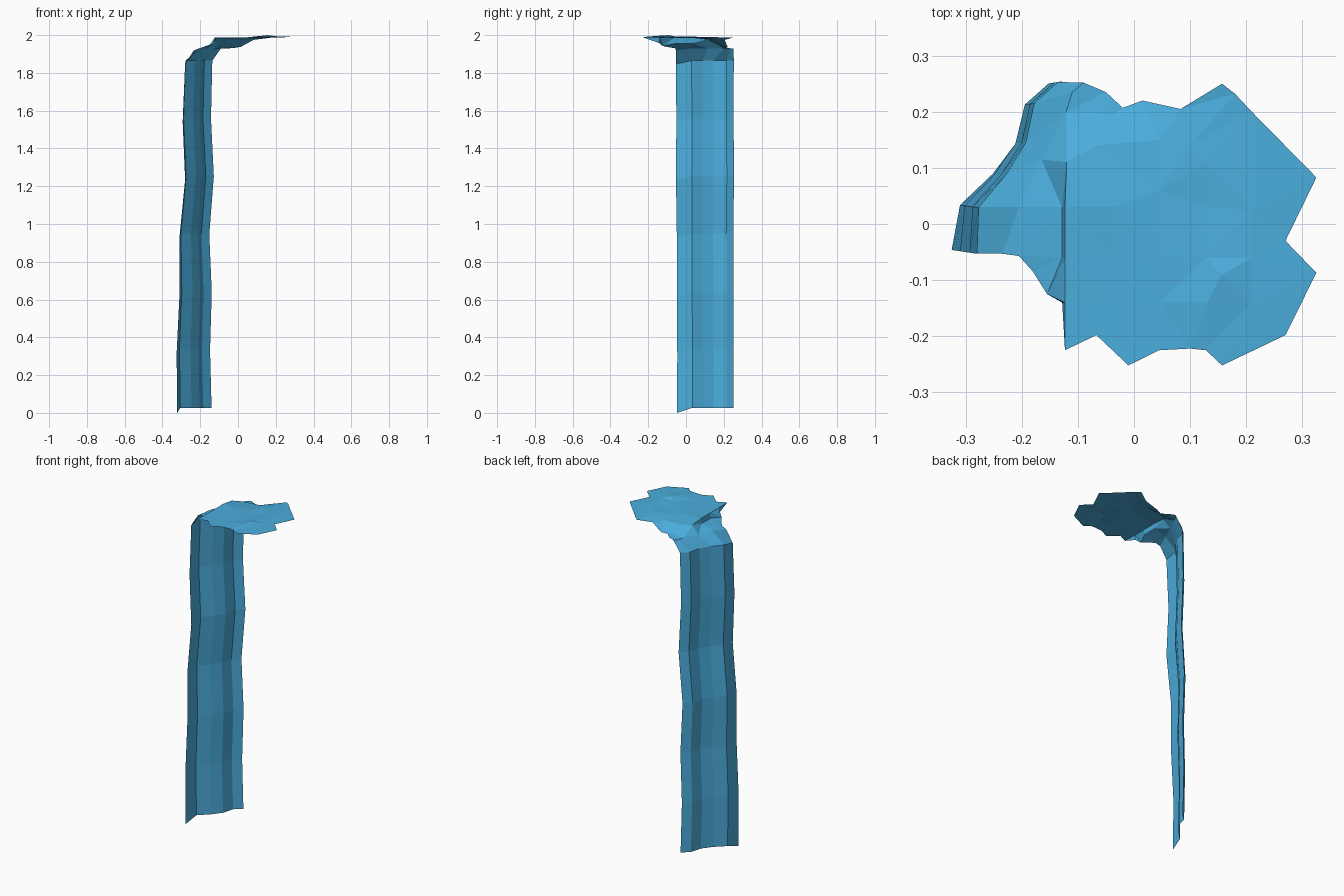
import bpy
from mathutils import Vector
from mathutils.geometry import delaunay_2d_cdt

water = bpy.data.materials.new("water")
water.diffuse_color = (0.07, 0.42, 0.72, 1)


def add_mesh(name, verts, faces):
    me = bpy.data.meshes.new(name)
    me.from_pydata(verts, [], faces)
    me.materials.append(water)
    ob = bpy.data.objects.new(name, me)
    bpy.context.collection.objects.link(ob)
    return ob


# Falling sheet: wavy plan section, swept down with small sideways wobbles
section = [(-.28, -.053), (-.277, .03), (-.228, .088),
           (-.193, .145), (-.178, .215), (-.136, .253)]
wobble_left = [-.042, -.045, -.03, -.03, 0, -.013, 0]
wobble_right = [-.004, -.012, -.003, -.016, .008, -.007, 0]
brink = [(-.235, -.053, 1.918), (-.205, .03, 1.93), (-.165, .115, 1.93),
         (-.121, .2, 1.93), (-.11, .235, 1.93), (-.09, .252, 1.93)]
verts = []
for i, (a, b) in enumerate(zip(wobble_left, wobble_right)):
    z = .027 + i * (1.865 - .027) / 6
    for k, (x, y) in enumerate(section):
        w = (1 - k / 5) ** 2
        drop = 0
        if k == 0:
            drop = .027 if i == 0 else .018
        verts.append((x + a * w + b * (1 - w), y - .15 * a * w + .15 * b * (1 - w), z - drop))
verts += brink
n = len(section)
faces = [(r * n + k, r * n + k + 1, (r + 1) * n + k + 1, (r + 1) * n + k)
         for r in range(7) for k in range(n - 1)]
add_mesh("falling_water", verts, faces)

# Pool surface: ragged outline, anticlockwise from the front of the brink
outline = brink[:1] + [
    (-.205, -.057, 1.93), (-.18, -.085, 1.935), (-.155, -.125, 1.943),
    (-.128, -.14, 1.957), (-.123, -.225, 1.987), (-.067, -.198, 1.987),
    (-.01, -.252, 1.988), (.045, -.225, 1.988), (.1, -.222, 1.99),
    (.128, -.225, 1.99), (.157, -.252, 1.99), (.27, -.198, 1.99),
    (.325, -.087, 1.99), (.27, -.03, 1.99), (.325, .083, 1.99),
    (.21, .2, 1.988), (.18, .232, 1.987), (.157, .25, 1.987),
    (.083, .205, 1.975), (.015, .22, 1.938), (-.02, .207, 1.932),
    (-.05, .235, 1.93)] + brink[:0:-1]
# Ripples inside the pool, and the small step where the lip meets it
inner = [
    (-.128, .03, 1.957), (-.128, -.06, 1.955), (-.123, .03, 1.986),
    (-.123, -.06, 1.986), (-.123, -.14, 1.986), (-.12, .11, 1.977),
    (-.067, .14, 1.975), (-.037, .195, 1.938), (.045, .15, 1.978),
    (.1, .14, 1.985), (-.037, .03, 1.987), (.128, .11, 1.988),
    (.045, .06, 1.985), (.128, .03, 1.986), (.21, .025, 1.992),
    (-.04, -.06, 1.985), (.045, -.06, 1.988), (.128, -.06, 1.99),
    (.21, -.06, 1.993), (.157, -.09, 2.0), (.045, -.14, 1.988),
    (.13, -.14, 1.997), (.21, -.14, 1.993), (-.04, -.14, 1.986)]
pts = outline + inner
m = len(outline)
edges = [(i, (i + 1) % m) for i in range(m)]
co, _, tris, orig, _, _ = delaunay_2d_cdt(
    [Vector(p[:2]) for p in pts], edges, [], 1, 1e-5)
add_mesh("pool_surface",
         [(c.x, c.y, pts[o[0]][2] if o else 1.985) for c, o in zip(co, orig)],
         [tuple(t) for t in tris])
